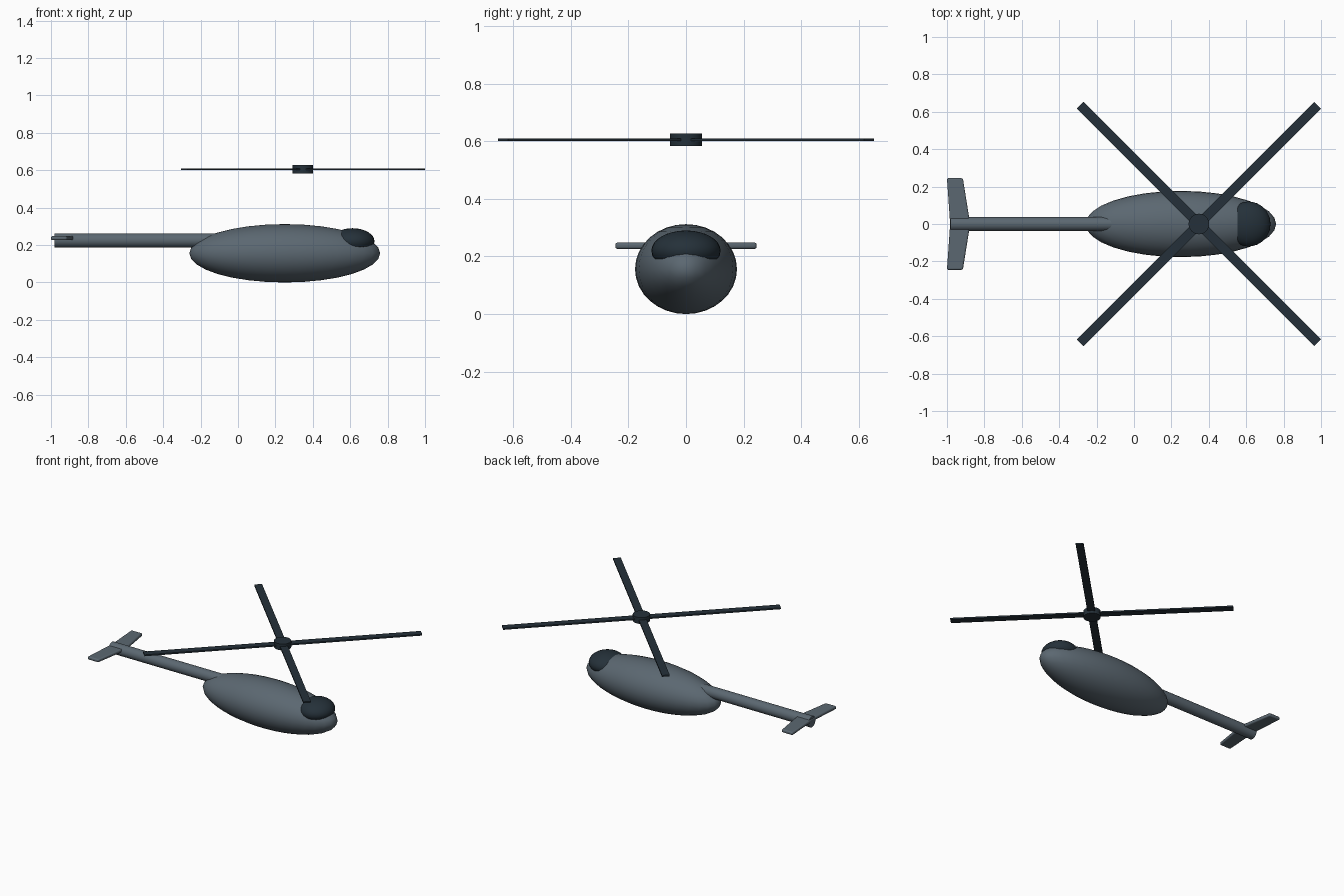
import bpy
import bmesh
from math import pi, radians

if "Cube" in bpy.data.objects:
    bpy.data.objects.remove(bpy.data.objects["Cube"])


def material(name, rgb):
    mat = bpy.data.materials.new(name)
    mat.use_nodes = True
    mat.diffuse_color = (*rgb, 1)
    mat.node_tree.nodes["Principled BSDF"].inputs["Base Color"].default_value = (*rgb, 1)
    return mat


grey = material("slate_grey", (0.105, 0.137, 0.165))
dark = material("dark_blue_grey", (0.018, 0.030, 0.041))


def finish(name, mat, angle=35):
    obj = bpy.context.object
    obj.name = name
    obj.data.materials.append(mat)
    bpy.ops.object.transform_apply(location=False, rotation=True, scale=True)
    bpy.ops.object.shade_smooth_by_angle(angle=radians(angle))
    return obj


def ellipsoid(name, mat, location, radii):
    bpy.ops.mesh.primitive_uv_sphere_add(segments=32, ring_count=16, location=location)
    bpy.context.object.scale = radii
    return finish(name, mat, 60)


def cylinder(name, mat, location, radius, depth, rotation=(0, 0, 0)):
    bpy.ops.mesh.primitive_cylinder_add(vertices=32, radius=radius, depth=depth,
                                        location=location, rotation=rotation)
    return finish(name, mat)


# Body and canopy bulge
ellipsoid("fuselage", grey, (0.25, 0, 0.156), (0.51, 0.177, 0.156))
ellipsoid("canopy", dark, (0.612, 0, 0.22), (0.1176, 0.12, 0.07))

# Tail boom
cylinder("tail_boom", grey, (-0.48, 0, 0.225), 0.038, 1.0, (0, pi / 2, 0))

# Tapered tail plane with rounded edges
bm = bmesh.new()
outline = [(-0.983, 0), (-1.0, 0.245), (-0.915, 0.245), (-0.876, 0),
           (-0.915, -0.245), (-1.0, -0.245)]
face = bm.faces.new([bm.verts.new((x, y, 0.226)) for x, y in outline])
extruded = bmesh.ops.extrude_face_region(bm, geom=[face])
for v in extruded["geom"]:
    if isinstance(v, bmesh.types.BMVert):
        v.co.z += 0.022
bmesh.ops.recalc_face_normals(bm, faces=bm.faces)
mesh = bpy.data.meshes.new("tail_plane")
bm.to_mesh(mesh)
bm.free()
tail_plane = bpy.data.objects.new("tail_plane", mesh)
bpy.context.collection.objects.link(tail_plane)
bpy.ops.object.select_all(action='DESELECT')
tail_plane.select_set(True)
bpy.context.view_layer.objects.active = tail_plane
finish("tail_plane", grey)
bevel = tail_plane.modifiers.new("rounded_edges", 'BEVEL')
bevel.width = 0.008
bevel.segments = 3

# Rotor hub and two crossed blade pairs
hub = (0.347, 0, 0.605)
cylinder("rotor_hub", dark, hub, 0.055, 0.044)
for name, turn in (("rotor_blades_a", 45), ("rotor_blades_b", -45)):
    bpy.ops.mesh.primitive_cube_add(size=1, location=hub, rotation=(0, 0, radians(turn)))
    bpy.context.object.scale = (1.796, 0.05, 0.01)
    finish(name, dark)
